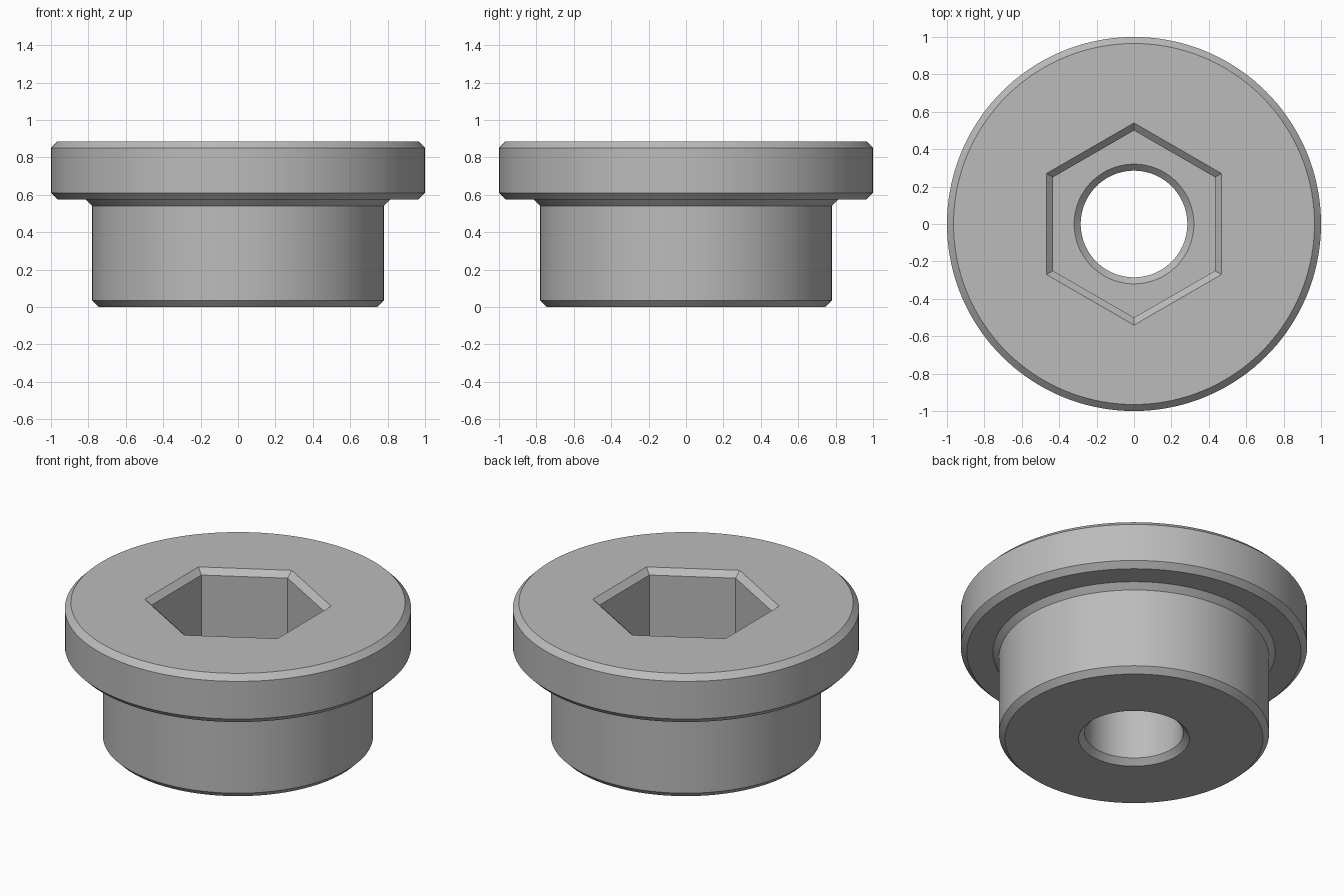
import bpy, bmesh
from math import sin, cos, pi, radians

cube = bpy.data.objects.get("Cube")
if cube:
    bpy.data.objects.remove(cube, do_unlink=True)

SEGMENTS = 144
HEIGHT, FLANGE_Z, FLOOR_Z = 0.885, 0.575, 0.40
SHANK, BORE, APOTHEM = 0.78, 0.285, 0.433
C = 0.035  # chamfer size

steel = bpy.data.materials.new("plain_grey_steel")
steel.use_nodes = True
grey = (0.5, 0.5, 0.5, 1)
steel.diffuse_color = grey
steel.node_tree.nodes["Principled BSDF"].inputs["Base Color"].default_value = grey


def ring(bm, size, z, hexagonal=False):
    """Ring of vertices: a circle of radius size, or a hexagon of apothem size."""
    verts = []
    for i in range(SEGMENTS):
        a = 2 * pi * i / SEGMENTS
        # flats face +x and every sixth of a turn, so corners lie on the y axis
        off = (a + pi / 6) % (pi / 3) - pi / 6
        r = size / cos(off) if hexagonal else size
        verts.append(bm.verts.new((r * cos(a), r * sin(a), z)))
    return verts


# Closed profile: up the outside, down through the socket and bore
profile = [
    (SHANK - C, 0), (SHANK, C),                              # shank
    (SHANK, FLANGE_Z - C), (SHANK + C, FLANGE_Z),            # neck taper
    (1 - C, FLANGE_Z), (1, FLANGE_Z + C),                    # flange
    (1, HEIGHT - C), (1 - C, HEIGHT),
    (APOTHEM + C, HEIGHT, True), (APOTHEM, HEIGHT - C, True),  # hex socket
    (APOTHEM, FLOOR_Z, True),
    (BORE + C, FLOOR_Z), (BORE, FLOOR_Z - C),                # through bore
    (BORE, C), (BORE + C, 0),
]

bm = bmesh.new()
rings = [ring(bm, *p) for p in profile]
for low, high in zip(rings, rings[1:] + rings[:1]):
    for i in range(SEGMENTS):
        j = (i + 1) % SEGMENTS
        bm.faces.new((low[i], low[j], high[j], high[i]))
bmesh.ops.recalc_face_normals(bm, faces=bm.faces)

mesh = bpy.data.meshes.new("hex_socket_plug")
bm.to_mesh(mesh)
bm.free()
mesh.materials.append(steel)
plug = bpy.data.objects.new("hex_socket_plug", mesh)
bpy.context.collection.objects.link(plug)

# Smooth round walls, keep chamfers and socket corners crisp
bpy.ops.object.select_all(action="DESELECT")
plug.select_set(True)
bpy.context.view_layer.objects.active = plug
bpy.ops.object.shade_smooth_by_angle(angle=radians(30))
